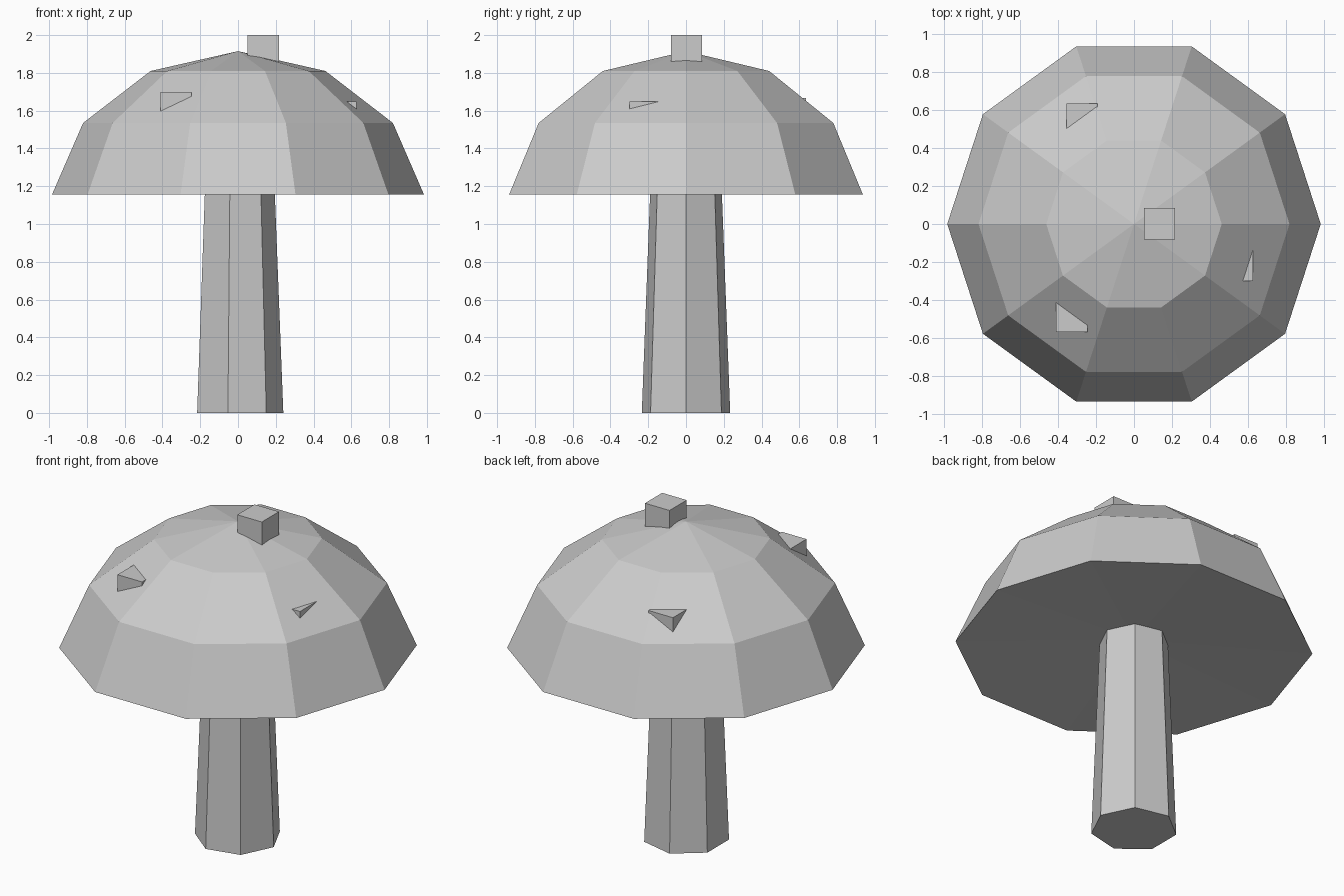
import bpy, bmesh, math

if "Cube" in bpy.data.objects:
    bpy.data.objects.remove(bpy.data.objects["Cube"])

grey = bpy.data.materials.new("plain grey")
grey.diffuse_color = (0.6, 0.6, 0.6, 1)
grey.use_nodes = True
grey.node_tree.nodes["Principled BSDF"].inputs["Base Color"].default_value = grey.diffuse_color


def lathe(name, profile, sides):
    """Revolve (radius, height) points, bottom to top, into a closed flat-shaded solid."""
    bm = bmesh.new()
    rings = []
    for r, z in profile:
        if r == 0:
            rings.append([bm.verts.new((0, 0, z))] * sides)
        else:
            rings.append([bm.verts.new((r * math.cos(math.tau * k / sides),
                                        r * math.sin(math.tau * k / sides), z))
                          for k in range(sides)])
    for low, high in zip(rings, rings[1:]):
        for k in range(sides):
            n = (k + 1) % sides
            corners = dict.fromkeys((low[k], low[n], high[n], high[k]))
            bm.faces.new(list(corners))
    bmesh.ops.recalc_face_normals(bm, faces=bm.faces)
    mesh = bpy.data.meshes.new(name)
    bm.to_mesh(mesh)
    bm.free()
    mesh.materials.append(grey)
    obj = bpy.data.objects.new(name, mesh)
    bpy.context.collection.objects.link(obj)
    return obj


# Seven-sided tapering stem, running up into the cap
lathe("stem", [(0, 0), (0.24, 0), (0.191, 1.26), (0, 1.26)], 7)

# Ten-sided domed cap with a slightly hollow underside
lathe("cap", [(0, 1.205), (0.985, 1.155), (0.82, 1.535),
              (0.463, 1.81), (0, 1.915)], 10)

# Cube spots half sunk into the cap
spots = {
    "top_spot": (0.134, 0.002, 1.9175),
    "back_spot": (-0.274, 0.552, 1.585),
    "front_spot": (-0.328, -0.488, 1.617),
    "side_spot": (0.544, -0.217, 1.567),
}
for name, centre in spots.items():
    bpy.ops.mesh.primitive_cube_add(size=0.165, location=centre)
    spot = bpy.context.object
    spot.name = name
    spot.data.materials.append(grey)
